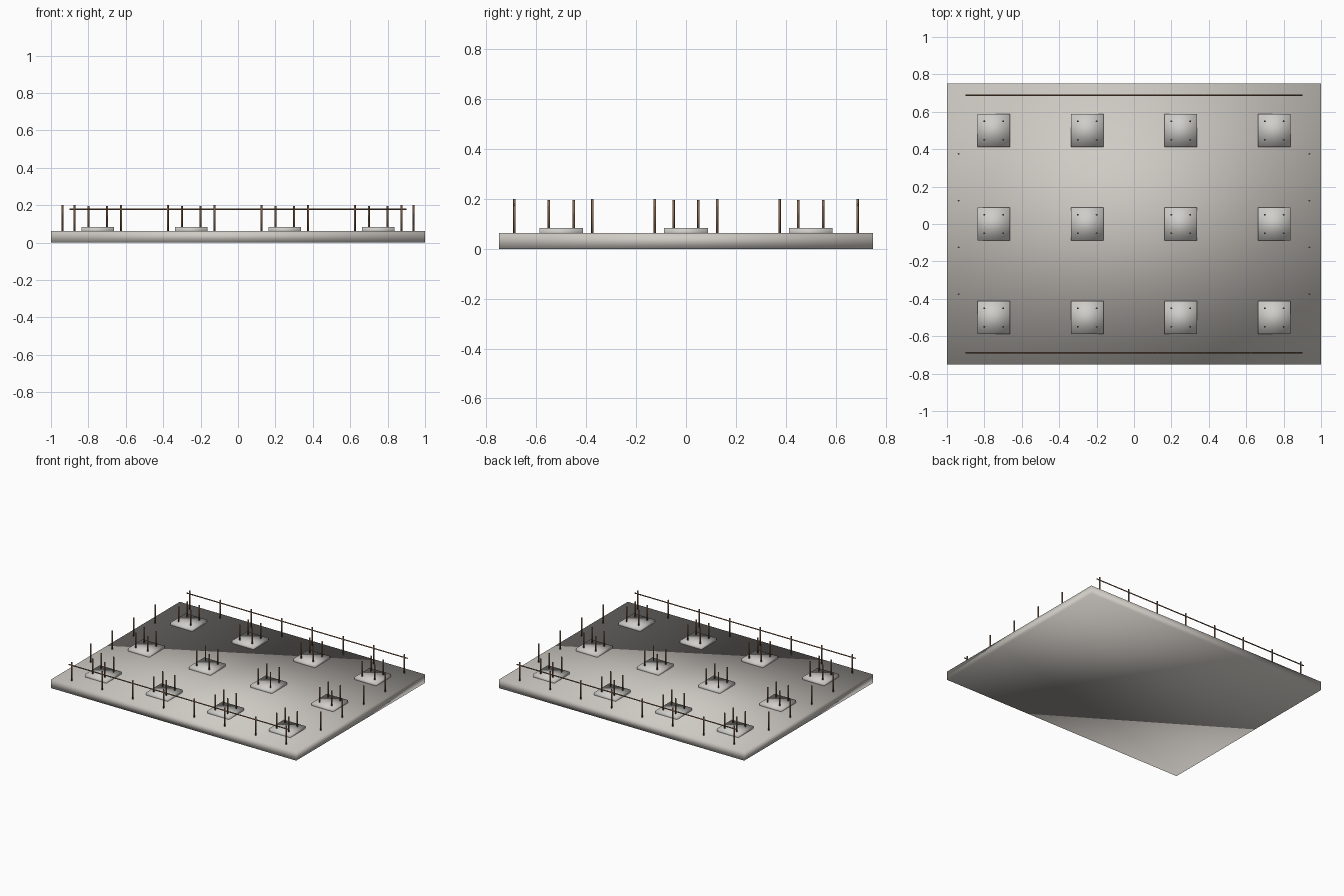
import bpy, bmesh
from mathutils import Matrix

if "Cube" in bpy.data.objects:
    bpy.data.objects.remove(bpy.data.objects["Cube"])

def material(name, col):
    m = bpy.data.materials.new(name)
    m.diffuse_color = (*col, 1)
    m.use_nodes = True
    m.node_tree.nodes["Principled BSDF"].inputs["Base Color"].default_value = m.diffuse_color
    return m

concrete = material("concrete", (0.62, 0.59, 0.55))
pad_grey = material("pad_concrete", (0.62, 0.61, 0.58))
rust = material("rusty_steel", (0.25, 0.14, 0.08))

def finish(bm, name, mat):
    for f in bm.faces:
        f.smooth = True
    me = bpy.data.meshes.new(name)
    bm.to_mesh(me)
    bm.free()
    me.materials.append(mat)
    ob = bpy.data.objects.new(name, me)
    bpy.context.collection.objects.link(ob)
    return ob

def block(name, x, y, sx, sy, z0, z1, mat):
    # fully smooth box: soft shading runs across every face
    bm = bmesh.new()
    m = Matrix.Translation((x, y, (z0 + z1) / 2)) @ Matrix.Diagonal((sx, sy, z1 - z0, 1))
    bmesh.ops.create_cube(bm, size=1, matrix=m)
    return finish(bm, name, mat)

def rod(name, centre, length, radius, axis='Z'):
    bm = bmesh.new()
    m = Matrix.Translation(centre)
    if axis == 'X':
        m = m @ Matrix.Rotation(1.5707963, 4, 'Y')
    bmesh.ops.create_cone(bm, cap_ends=True, segments=8, radius1=radius,
                          radius2=radius, depth=length, matrix=m)
    return finish(bm, name, rust)

def upright(name, x, y, z0, z1, r):
    return rod(name, (x, y, (z0 + z1) / 2), z1 - z0, r)

# Foundation slab
block("slab", 0, 0, 2, 1.5, 0, 0.063, concrete)

# Column pads with four starter bars each
for x in (-0.75, -0.25, 0.25, 0.75):
    for y in (-0.5, 0, 0.5):
        block("column_pad", x, y, 0.175, 0.175, 0.05, 0.083, pad_grey)
        for dx in (-0.05, 0.05):
            for dy in (-0.05, 0.05):
                upright("starter_bar", x + dx, y + dy, 0.06, 0.195, 0.005)

# Edge dowels and the horizontal tie bars on the long sides
for s in (-1, 1):
    for i in range(8):
        upright("long_edge_dowel", -0.875 + i * 0.25, s * 0.688, 0.05, 0.2, 0.005)
    for i in range(4):
        upright("short_edge_dowel", s * 0.938, -0.375 + i * 0.25, 0.05, 0.2, 0.005)
    rod("tie_bar", (0, s * 0.688, 0.178), 1.8, 0.004, 'X')
